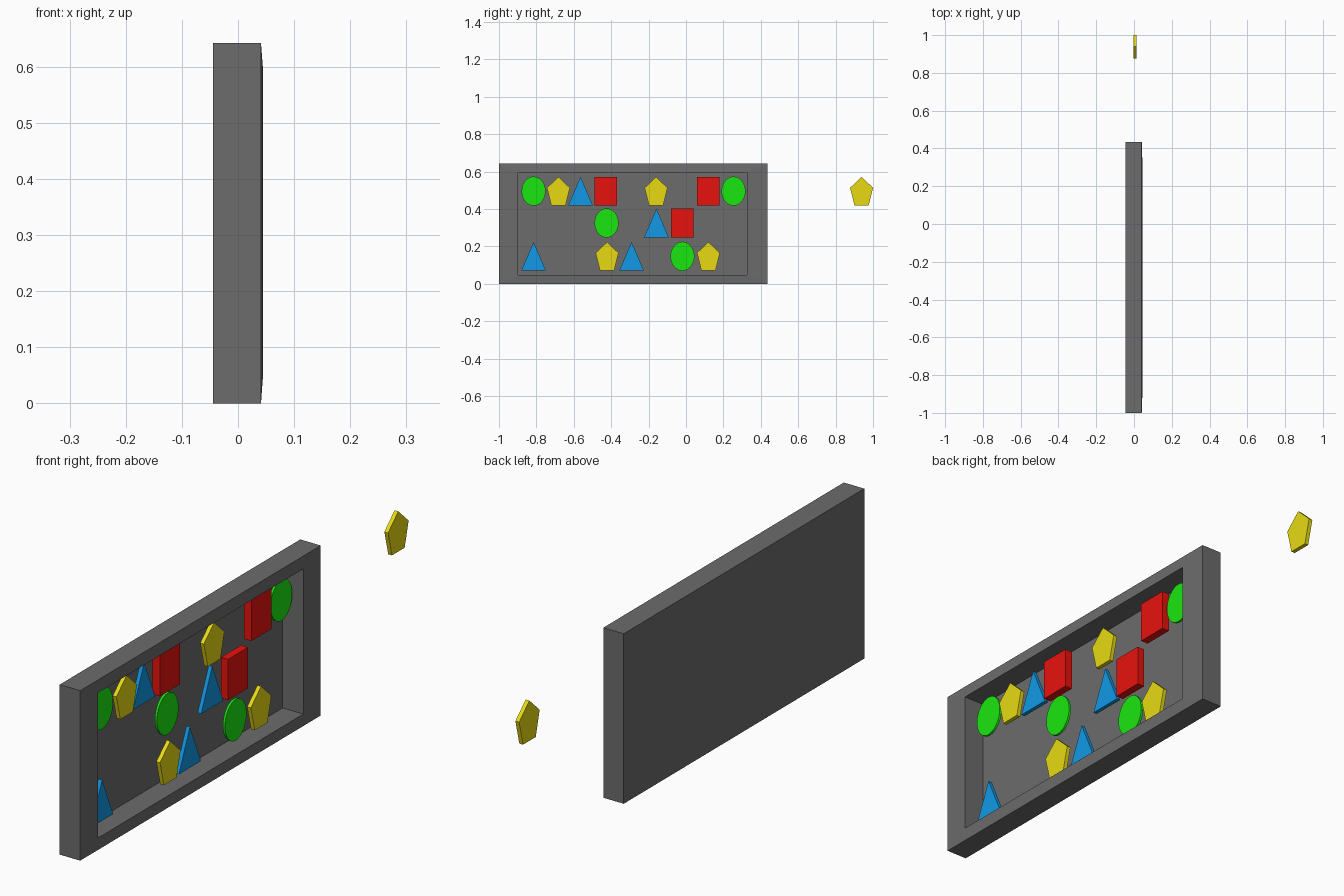
import bpy, bmesh
from math import sin, cos, pi

if "Cube" in bpy.data.objects:
    bpy.data.objects.remove(bpy.data.objects["Cube"])


def material(name, rgb):
    m = bpy.data.materials.new(name)
    m.diffuse_color = (*rgb, 1)
    m.use_nodes = True
    m.node_tree.nodes["Principled BSDF"].inputs["Base Color"].default_value = m.diffuse_color
    return m


GREY = material("dark_grey", (0.15, 0.15, 0.15))
RED = material("red", (0.8, 0.006, 0.004))
GREEN = material("green", (0.01, 0.8, 0.005))
BLUE = material("blue", (0.006, 0.32, 0.8))
YELLOW = material("yellow", (0.8, 0.7, 0.006))


def loft(name, loops, mat, loc=(0, 0, 0)):
    """Bridge closed loops of (x, y, z) points and cap both ends."""
    bm = bmesh.new()
    rings = [[bm.verts.new(p) for p in loop] for loop in loops]
    n = len(rings[0])
    for a, b in zip(rings, rings[1:]):
        for i in range(n):
            j = (i + 1) % n
            bm.faces.new((a[i], a[j], b[j], b[i]))
    bm.faces.new(rings[0][::-1])
    bm.faces.new(rings[-1])
    bmesh.ops.recalc_face_normals(bm, faces=bm.faces)
    me = bpy.data.meshes.new(name)
    bm.to_mesh(me)
    bm.free()
    me.materials.append(mat)
    ob = bpy.data.objects.new(name, me)
    ob.location = loc
    bpy.context.collection.objects.link(ob)
    return ob


def rect(x, y0, y1, z0, z1):
    return [(x, y0, z0), (x, y1, z0), (x, y1, z1), (x, y0, z1)]


def ngon(n, ry, rz):
    return [(ry * sin(2 * pi * i / n), rz * cos(2 * pi * i / n)) for i in range(n)]


# Tray: shallow box with a rim sloping slightly toward the recess
outer = (-1.0, 0.435, 0.0, 0.642)
inner = (-0.898, 0.326, 0.048, 0.596)
loft("tray", [rect(-0.0445, *outer), rect(0.041, *outer),
              rect(0.0445, *inner), rect(-0.0415, *inner)], GREY)

# Piece kinds: profile (y, z), back x, front x, material, vertical offset
KINDS = {
    "square": ([(-.06, -.077), (.06, -.077), (.06, .077), (-.06, .077)],
               -.015, .015, RED, 0),
    "disc": (ngon(32, .064, .078), -.005, .004, GREEN, 0),
    "triangle": ([(-.066, -.077), (.066, -.077), (0, .077)],
                 -.012, .003, BLUE, 0),
    "pentagon": (ngon(5, .0645, .084), -.003, .0125, YELLOW, -.008),
}
TOP, MID, LOW = 0.495, 0.325, 0.147

# Placement of every piece, including the loose one beside the tray
PIECES = {
    "square": [(-.428, TOP), (.118, TOP), (-.021, MID)],
    "disc": [(-.815, TOP), (.254, TOP), (-.425, MID), (-.019, LOW)],
    "triangle": [(-.564, TOP), (-.158, MID), (-.815, LOW), (-.291, LOW)],
    "pentagon": [(-.682, TOP), (-.16, TOP), (-.422, LOW), (.12, LOW), (.9387, TOP)],
}
for kind, spots in PIECES.items():
    profile, back, front, mat, dz = KINDS[kind]
    for i, (y, z) in enumerate(spots, 1):
        loft(f"{kind}_piece_{i}",
             [[(x, py, pz) for py, pz in profile] for x in (back, front)],
             mat, (0, y, z + dz))
